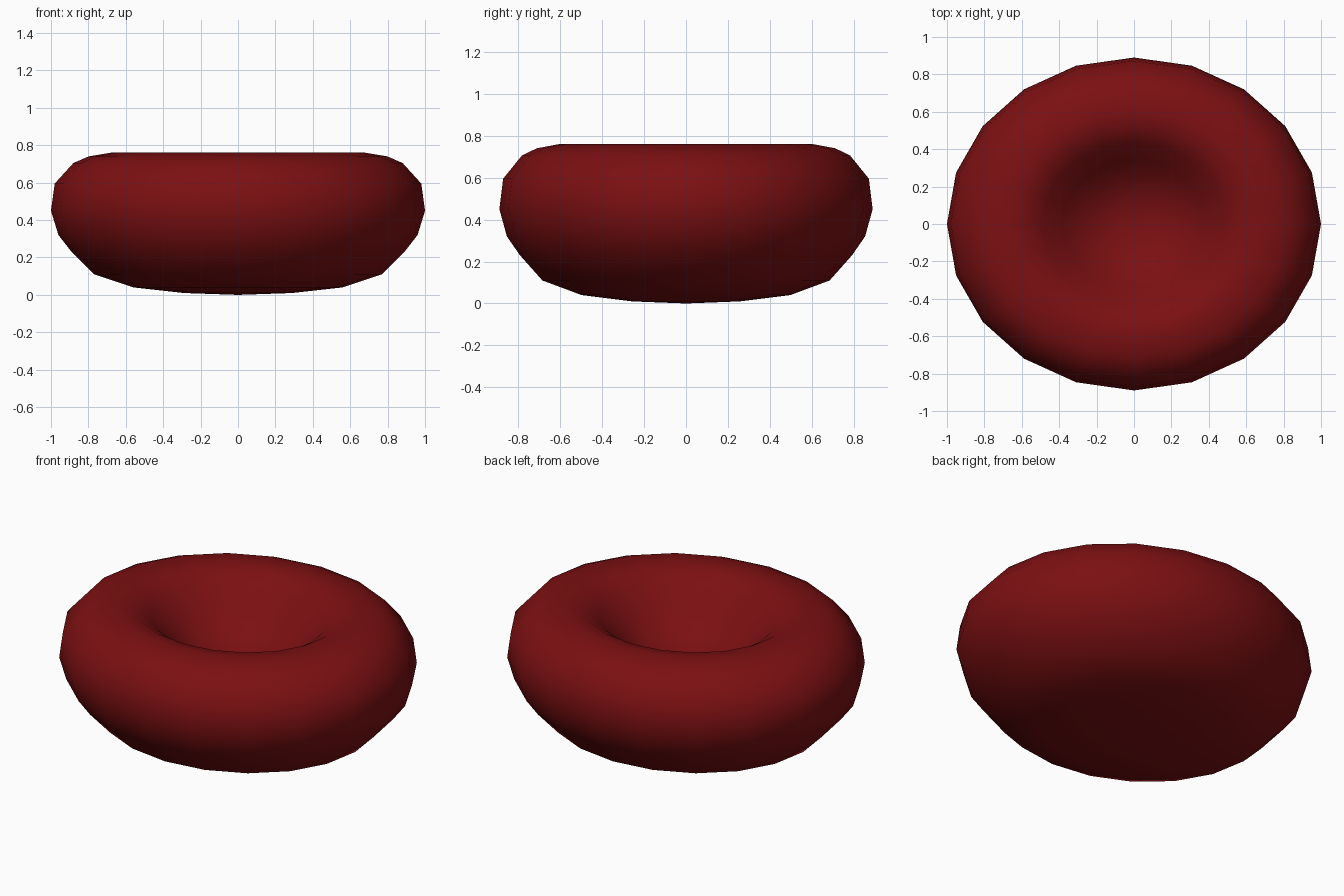
import bpy, bmesh, math

if "Cube" in bpy.data.objects:
    bpy.data.objects.remove(bpy.data.objects["Cube"])

SIDES = 20
WIDTH_X, WIDTH_Y = 1.0, 0.89

# Half profile (radius, height): bottom, bulging side, rounded rim, dent
PROFILE = [(0.29, 0.01), (0.56, 0.04), (0.77, 0.11), (0.89, 0.23),
           (0.96, 0.32), (1.0, 0.45), (0.98, 0.595), (0.88, 0.705),
           (0.80, 0.74), (0.68, 0.76), (0.58, 0.745), (0.49, 0.69),
           (0.38, 0.58), (0.27, 0.49), (0.14, 0.44)]
BOTTOM, DENT = 0.0, 0.425

red = bpy.data.materials.new("deep red")
red.diffuse_color = (0.2, 0.005, 0.006, 1)
red.use_nodes = True
red.node_tree.nodes["Principled BSDF"].inputs["Base Color"].default_value = red.diffuse_color

# Dented cushion: profile swept around an ellipse
bm = bmesh.new()
rings = []
for r, z in PROFILE:
    rings.append([bm.verts.new((WIDTH_X * r * math.cos(a), WIDTH_Y * r * math.sin(a), z))
                  for a in (2 * math.pi * i / SIDES for i in range(SIDES))])
low = bm.verts.new((0, 0, BOTTOM))
dent = bm.verts.new((0, 0, DENT))
for i in range(SIDES):
    j = (i + 1) % SIDES
    for a, b in zip(rings, rings[1:]):
        bm.faces.new((a[i], a[j], b[j], b[i]))
    bm.faces.new((low, rings[0][j], rings[0][i]))
    bm.faces.new((dent, rings[-1][i], rings[-1][j]))
for f in bm.faces:
    f.smooth = True
bmesh.ops.recalc_face_normals(bm, faces=bm.faces)

mesh = bpy.data.meshes.new("dented_cushion")
bm.to_mesh(mesh)
bm.free()
mesh.materials.append(red)
bpy.context.collection.objects.link(bpy.data.objects.new("dented_cushion", mesh))
